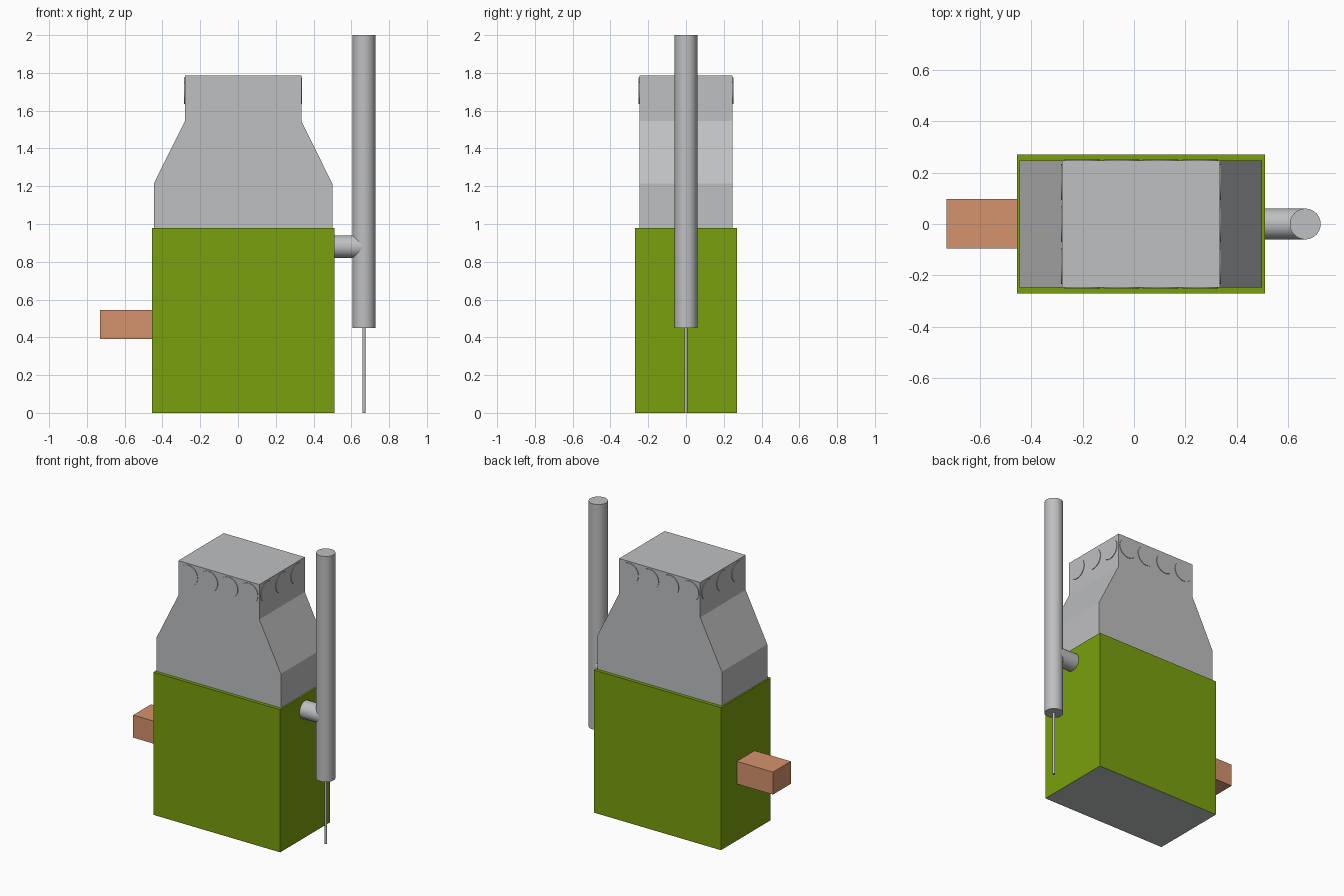
import bpy, bmesh
from math import pi
from mathutils import Vector, Matrix

cube = bpy.data.objects.get("Cube")
if cube:
    bpy.data.objects.remove(cube, do_unlink=True)


def material(name, rgb):
    m = bpy.data.materials.new(name)
    m.use_nodes = True
    m.diffuse_color = (*rgb, 1)
    m.node_tree.nodes["Principled BSDF"].inputs["Base Color"].default_value = (*rgb, 1)
    return m


GREY = material("light grey metal", (0.52, 0.525, 0.535))
GREEN = material("leaf green paint", (0.19, 0.35, 0.004))
COPPER = material("copper", (0.66, 0.29, 0.155))


def finish(name, bm, *mats):
    bmesh.ops.recalc_face_normals(bm, faces=bm.faces)
    mesh = bpy.data.meshes.new(name)
    bm.to_mesh(mesh)
    bm.free()
    for m in mats:
        mesh.materials.append(m)
    ob = bpy.data.objects.new(name, mesh)
    bpy.context.collection.objects.link(ob)
    return ob


def box(name, lo, hi, *mats):
    lo, hi = Vector(lo), Vector(hi)
    bm = bmesh.new()
    bmesh.ops.create_cube(bm, size=1, matrix=Matrix.Translation((lo + hi) / 2)
                          @ Matrix.Diagonal((*(hi - lo), 1)))
    return finish(name, bm, *mats)


def rod(name, start, end, radius, sides, mat, smooth=True):
    start, end = Vector(start), Vector(end)
    axis = end - start
    bm = bmesh.new()
    turn = axis.to_track_quat('Z', 'Y').to_matrix().to_4x4()
    bmesh.ops.create_cone(bm, cap_ends=True, segments=sides, radius1=radius, radius2=radius,
                          depth=axis.length,
                          matrix=Matrix.Translation((start + end) / 2) @ turn)
    ob = finish(name, bm, mat)
    if smooth:
        bpy.ops.object.select_all(action='DESELECT')
        ob.select_set(True)
        bpy.context.view_layer.objects.active = ob
        bpy.ops.object.shade_smooth_by_angle(angle=pi / 6)
    return ob


# Cabinet with a bare metal underside
cabinet = box("cabinet", (-0.455, -0.27, 0), (0.51, 0.27, 0.98), GREEN, GREY)
for p in cabinet.data.polygons:
    p.material_index = int(p.normal.z < -0.5)

# Tapered hood: half profile widths extruded through the depth
MID, DEPTH = 0.027, 0.247
steps = [(0.472, 0.97), (0.472, 1.215), (0.308, 1.545), (0.308, 1.785)]
outline = [(MID + w, z) for w, z in steps] + [(MID - w, z) for w, z in reversed(steps)]
bm = bmesh.new()
face = bm.faces.new([bm.verts.new((x, -DEPTH, z)) for x, z in outline])
new = bmesh.ops.extrude_face_region(bm, geom=[face])["geom"]
bmesh.ops.translate(bm, vec=(0, 2 * DEPTH, 0),
                    verts=[v for v in new if isinstance(v, bmesh.types.BMVert)])
finish("hood", bm, GREY)

# Round vent covers on all four sides of the hood top
VENT_Z, VENT_R, OUT = 1.705, 0.07, 0.004
for side, label in ((-1, "front"), (1, "back")):
    for i in range(4):
        x = MID + (i - 1.5) * 0.153
        rod(f"{label}_vent_{i + 1}", (x, side * (DEPTH - 0.01), VENT_Z),
            (x, side * (DEPTH + OUT), VENT_Z), VENT_R, 32, GREY)
for side, label in ((-1, "right"), (1, "left")):
    for i in range(3):
        y = (i - 1) * 0.163
        rod(f"{label}_vent_{i + 1}", (MID + side * 0.298, y, VENT_Z),
            (MID + side * (0.308 + OUT), y, VENT_Z), VENT_R, 32, GREY)

# Side spout
box("spout", (-0.73, -0.095, 0.39), (-0.44, 0.098, 0.545), COPPER)

# Chimney, its connector and its support rod
PIPE_X = 0.667
rod("chimney", (PIPE_X, 0, 0.45), (PIPE_X, 0, 2), 0.06, 32, GREY)
rod("connector", (0.49, 0, 0.88), (PIPE_X, 0, 0.88), 0.06, 32, GREY)
rod("support_rod", (PIPE_X, 0, 0), (PIPE_X, 0, 0.46), 0.008, 16, GREY)
